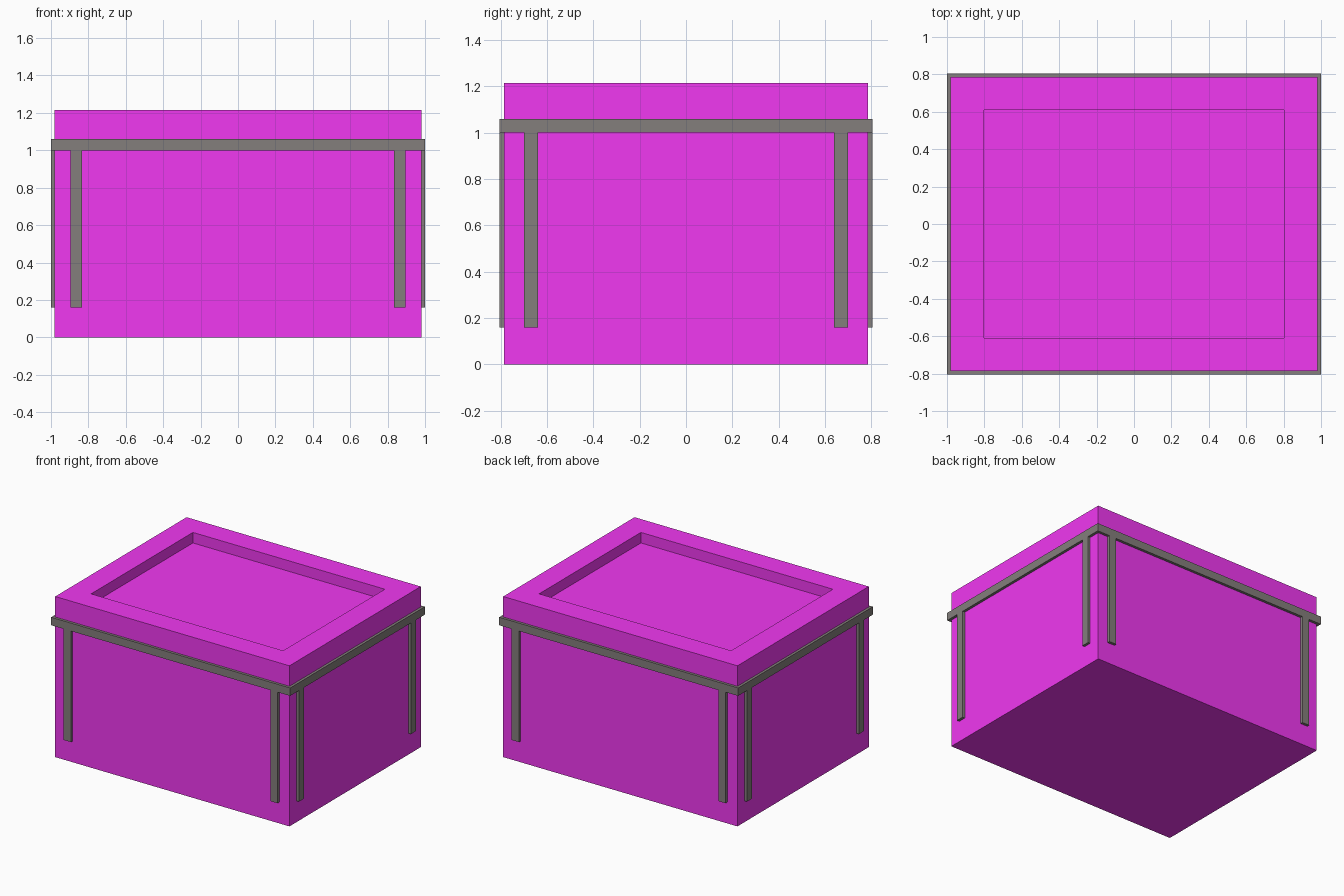
import bpy, bmesh
from mathutils import Matrix, Vector

if "Cube" in bpy.data.objects:
    bpy.data.objects.remove(bpy.data.objects["Cube"])

BX, BY, H = 0.98, 0.785, 1.215     # body half sizes and height
OX, OY = 1.0, 0.805                # trim outer half sizes
EMBED = 0.005                      # trim sinks slightly into the body


def material(name, color):
    m = bpy.data.materials.new(name)
    m.diffuse_color = (*color, 1)
    m.use_nodes = True
    m.node_tree.nodes["Principled BSDF"].inputs["Base Color"].default_value = m.diffuse_color
    return m


magenta = material("magenta", (0.88, 0.04, 0.88))
dark = material("dark_trim", (0.23, 0.21, 0.20))


def box_mesh(lo, hi):
    bm = bmesh.new()
    lo, hi = Vector(lo), Vector(hi)
    bmesh.ops.create_cube(bm, size=1, matrix=Matrix.Translation((lo + hi) / 2)
                          @ Matrix.Diagonal((*(hi - lo), 1)))
    return bm


def finish(name, bm, mat):
    bmesh.ops.recalc_face_normals(bm, faces=bm.faces)
    me = bpy.data.meshes.new(name)
    bm.to_mesh(me)
    bm.free()
    me.materials.append(mat)
    ob = bpy.data.objects.new(name, me)
    bpy.context.collection.objects.link(ob)
    return ob


# Body with a recessed panel in the top
bm = box_mesh((-BX, -BY, 0), (BX, BY, H))
bm.normal_update()
top = max(bm.faces, key=lambda f: f.calc_center_median().z)
bmesh.ops.inset_region(bm, faces=[top], thickness=0.25)
floor = bmesh.ops.extrude_face_region(bm, geom=[top])["geom"]
bmesh.ops.translate(bm, vec=(0, 0, -0.08),
                    verts=[v for v in floor if isinstance(v, bmesh.types.BMVert)])
if top.is_valid:
    bmesh.ops.delete(bm, geom=[top], context='FACES_ONLY')
finish("body", bm, magenta)

# Band running around the body
bm = bmesh.new()
ix, iy = BX - EMBED, BY - EMBED
rings = []
for x, y, z in ((OX, OY, 1.0), (OX, OY, 1.06), (ix, iy, 1.06), (ix, iy, 1.0)):
    rings.append([bm.verts.new((sx * x, sy * y, z))
                  for sx, sy in ((-1, -1), (1, -1), (1, 1), (-1, 1))])
for i in range(4):
    a, b = rings[i], rings[(i + 1) % 4]
    for j in range(4):
        k = (j + 1) % 4
        bm.faces.new((a[j], a[k], b[k], b[j]))
finish("band", bm, dark)

# Vertical straps hanging below the band, two on each side
for name, s in (("front", -1), ("back", 1)):
    for side, t in (("left", -1), ("right", 1)):
        ya, yb = sorted((s * iy, s * OY))
        xa, xb = sorted((t * 0.835, t * 0.895))
        finish(f"{name}_strap_{side}", box_mesh((xa, ya, 0.16), (xb, yb, 1.0)), dark)
for name, s in (("left", -1), ("right", 1)):
    for side, t in (("front", -1), ("back", 1)):
        xa, xb = sorted((s * ix, s * OX))
        ya, yb = sorted((t * 0.64, t * 0.70))
        finish(f"{name}_strap_{side}", box_mesh((xa, ya, 0.16), (xb, yb, 1.0)), dark)
